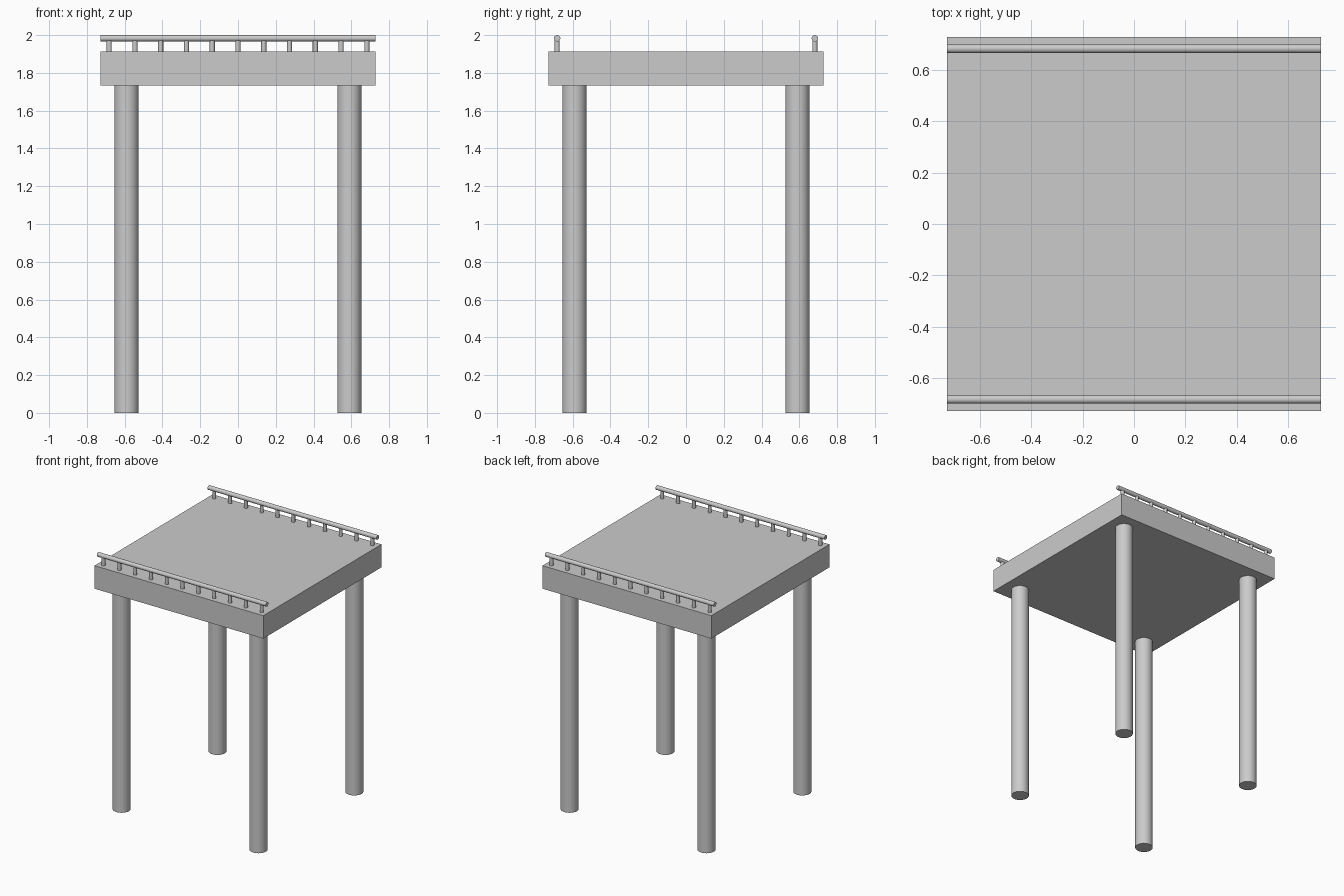
import bpy, math

if "Cube" in bpy.data.objects:
    bpy.data.objects.remove(bpy.data.objects["Cube"])

DECK = 0.728            # half width of the deck
Z0, Z1 = 1.733, 1.912   # deck underside and top
LEG = 0.59              # leg offset from centre
RAIL_Y, RAIL_R = 0.682, 0.017
POSTS = 11


def cylinder(name, radius, length, loc, rot=(0, 0, 0), sides=32):
    bpy.ops.mesh.primitive_cylinder_add(vertices=sides, radius=radius, depth=length,
                                        location=loc, rotation=rot)
    ob = bpy.context.object
    ob.name = name
    bpy.ops.object.shade_smooth_by_angle(angle=math.radians(30))
    return ob


# Square deck slab
bpy.ops.mesh.primitive_cube_add(size=1, location=(0, 0, (Z0 + Z1) / 2))
deck = bpy.context.object
deck.name = "deck"
deck.scale = (2 * DECK, 2 * DECK, Z1 - Z0)
bpy.ops.object.transform_apply(location=False, rotation=False, scale=True)

for side, sy in (("front", -1), ("back", 1)):
    # Round legs
    for hand, sx in (("left", -1), ("right", 1)):
        cylinder(f"{side}_{hand}_leg", 0.064, Z0, (sx * LEG, sy * LEG, Z0 / 2), sides=48)

    # Handrail along the edge
    rail_z = 2 - RAIL_R
    cylinder(f"{side}_handrail", RAIL_R, 2 * DECK, (0, sy * RAIL_Y, rail_z),
             (0, math.pi / 2, 0))

    # Short posts between deck and handrail
    for i in range(POSTS):
        x = -0.682 + i * 1.364 / (POSTS - 1)
        cylinder(f"{side}_post_{i + 1}", 0.0135, rail_z - Z1,
                 (x, sy * RAIL_Y, (Z1 + rail_z) / 2), sides=24)
